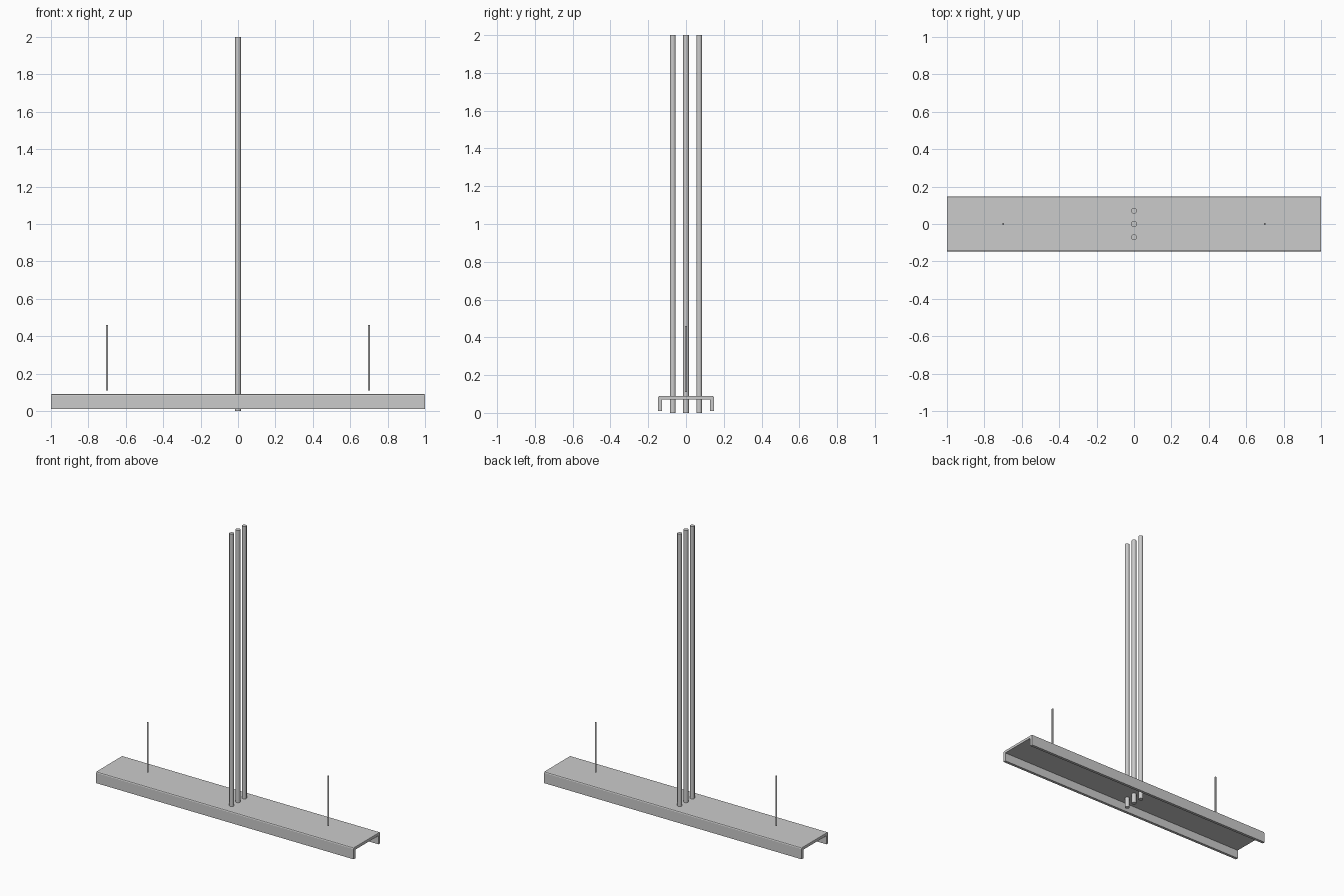
import bpy, bmesh

if "Cube" in bpy.data.objects:
    bpy.data.objects.remove(bpy.data.objects["Cube"])


def add_rod(name, x, y, z0, z1, radius, sides):
    bpy.ops.mesh.primitive_cylinder_add(
        vertices=sides, radius=radius, depth=z1 - z0,
        location=(x, y, (z0 + z1) / 2))
    rod = bpy.context.object
    rod.name = name
    bpy.ops.object.shade_smooth_by_angle()


# Upside-down channel: half profile (y, z), mirrored and extruded along x
half = [(0.147, 0.01), (0.147, 0.082), (0.144, 0.088), (0.138, 0.09)]
inner = [(0.128, 0.07), (0.128, 0.01)]
outer = half + [(-y, z) for y, z in reversed(half)]
profile = outer + [(-y, z) for y, z in reversed(inner)] + inner

bm = bmesh.new()
face = bm.faces.new([bm.verts.new((-1, y, z)) for y, z in profile])
ext = bmesh.ops.extrude_face_region(bm, geom=[face])
bmesh.ops.translate(bm, vec=(2, 0, 0),
                    verts=[v for v in ext["geom"] if isinstance(v, bmesh.types.BMVert)])
# Soften the upper end edges
ends = [e for e in bm.edges
        if all(abs(v.co.x) > 0.99 and v.co.z > 0.08 for v in e.verts)
        and e.verts[0].co.x * e.verts[1].co.x > 0]
bmesh.ops.bevel(bm, geom=ends, offset=0.004, segments=2, affect='EDGES', profile=0.5)
bmesh.ops.recalc_face_normals(bm, faces=bm.faces)
mesh = bpy.data.meshes.new("channel_base")
bm.to_mesh(mesh)
bm.free()
base = bpy.data.objects.new("channel_base", mesh)
bpy.context.collection.objects.link(base)

# Three tall posts passing through the channel
for i, y in enumerate((-0.07, 0, 0.07)):
    add_rod(f"tall_post_{i + 1}", 0, y, 0, 2, 0.0155, 32)

# Thin short rods floating just above each end
for side, x in (("left", -0.7), ("right", 0.7)):
    add_rod(f"thin_rod_{side}", x, 0, 0.11, 0.46, 0.006, 16)
